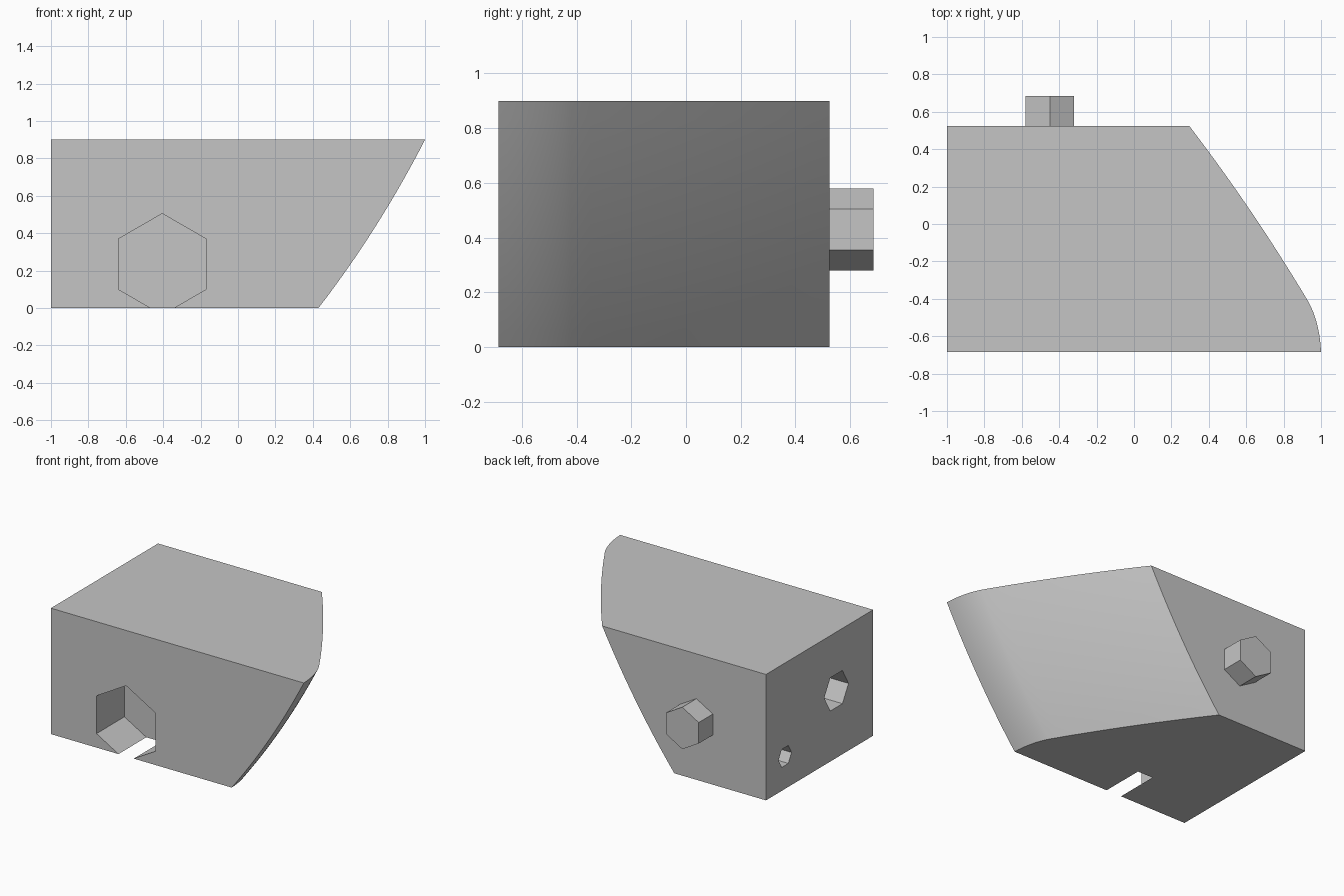
import bpy, bmesh, math
from mathutils import Vector, Matrix

default = bpy.data.objects.get("Cube")
if default:
    bpy.data.objects.remove(default, do_unlink=True)

grey = bpy.data.materials.new("light_grey")
grey.use_nodes = True
colour = (0.56, 0.56, 0.56, 1)
grey.diffuse_color = colour
grey.node_tree.nodes["Principled BSDF"].inputs["Base Color"].default_value = colour

FRONT, BACK, LEFT_END, HEIGHT = -0.685, 0.525, -1.0, 0.9


def bezier(a, b, c, steps):
    """Quadratic curve from a to c, pulled towards b."""
    a, b, c = Vector(a), Vector(b), Vector(c)
    return [a * (1 - t) ** 2 + b * 2 * t * (1 - t) + c * t * t
            for t in (i / steps for i in range(steps + 1))]


def make_object(name, bm):
    bmesh.ops.recalc_face_normals(bm, faces=bm.faces)
    mesh = bpy.data.meshes.new(name)
    bm.to_mesh(mesh)
    bm.free()
    mesh.materials.append(grey)
    obj = bpy.data.objects.new(name, mesh)
    bpy.context.collection.objects.link(obj)
    return obj


def hex_prism(name, radius, start, end):
    """Six-sided prism between two points; corners point up along y, sideways along x."""
    start, end = Vector(start), Vector(end)
    bm = bmesh.new()
    bmesh.ops.create_cone(bm, cap_ends=True, segments=6, radius1=radius,
                          radius2=radius, depth=(end - start).length)
    along_y = abs(end.y - start.y) > abs(end.x - start.x)
    turn = Matrix.Rotation(math.pi / 2, 4, 'X' if along_y else 'Y')
    bmesh.ops.transform(bm, matrix=Matrix.Translation((start + end) / 2) @ turn,
                        verts=bm.verts)
    return make_object(name, bm)


# Block: plan outline stacked along a curved, leaning path
nose = bezier((0.295, BACK), (0.643, 0.07), (0.935, -0.42), 14)
nose += bezier((0.935, -0.42), (0.993, -0.53), (1.0, FRONT), 10)[1:]
lean = bezier((-0.57, 0), (-0.25, HEIGHT * 0.46), (0, HEIGHT), 14)

bm = bmesh.new()
rings = []
for shift, z in lean:
    outline = [(p.x + shift, p.y) for p in nose]
    outline += [(LEFT_END, FRONT), (LEFT_END, BACK)]
    rings.append([bm.verts.new((x, y, z)) for x, y in outline])
for low, high in zip(rings, rings[1:]):
    for i in range(len(low)):
        j = (i + 1) % len(low)
        bm.faces.new((low[i], low[j], high[j], high[i]))
bm.faces.new(rings[0])
bm.faces.new(rings[-1])
# Merge the flat strips on the front, back and end
bmesh.ops.dissolve_limit(bm, angle_limit=0.001, verts=bm.verts, edges=bm.edges)
block = make_object("block", bm)

# Six-sided sockets in the front and the end
sockets = [
    hex_prism("front_socket", 0.27, (-0.405, FRONT - 0.1, 0.235), (-0.405, -0.37, 0.235)),
    hex_prism("large_end_socket", 0.137, (-1.1, -0.27, 0.48), (-0.7, -0.27, 0.48)),
    hex_prism("small_end_socket", 0.074, (-1.1, 0.31, 0.232), (-0.8, 0.31, 0.232)),
]
bpy.context.view_layer.objects.active = block
for socket in sockets:
    socket.hide_render = True
    cut = block.modifiers.new(socket.name, 'BOOLEAN')
    cut.operation = 'DIFFERENCE'
    cut.solver = 'EXACT'
    cut.object = socket
    bpy.ops.object.modifier_apply(modifier=cut.name)
    bpy.data.objects.remove(socket, do_unlink=True)

# Smooth nose, crisp edges elsewhere
bpy.ops.object.select_all(action='DESELECT')
block.select_set(True)
bpy.ops.object.shade_smooth_by_angle(angle=math.radians(25))

# Peg on the back
hex_prism("back_peg", 0.15, (-0.45, BACK - 0.01, 0.43), (-0.45, 0.685, 0.43))
